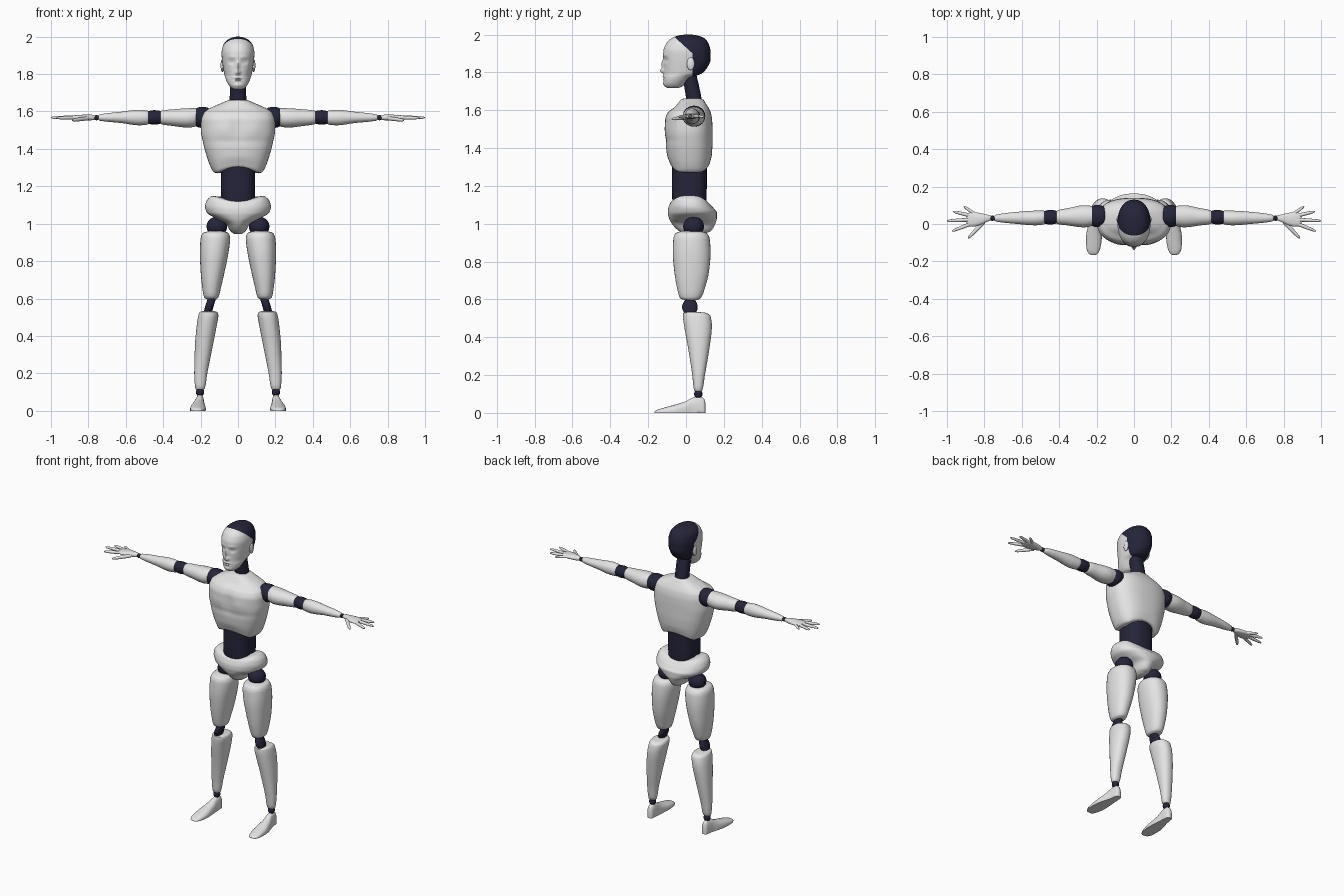
import bpy, bmesh, math
from mathutils import Matrix, Vector


def material(name, rgb):
    m = bpy.data.materials.new(name)
    m.diffuse_color = (*rgb, 1)
    return m


WHITE = material("shell_white", (0.78, 0.78, 0.78))
DARK = material("joint_dark", (0.018, 0.018, 0.042))


def smooth_rows(rows, steps):
    """Monotone cubic interpolation between section rows (first value is position)."""
    n = len(rows)
    sec = [[(b - a) / (q[0] - p[0]) for a, b in zip(p, q)] for p, q in zip(rows, rows[1:])]
    tan = [sec[0]]
    for s, r in zip(sec, sec[1:]):
        tan.append([2 * a * b / (a + b) if a * b > 0 else 0 for a, b in zip(s, r)])
    tan.append(sec[-1])
    out = [rows[0]]
    for i in range(n - 1):
        h = rows[i + 1][0] - rows[i][0]
        for k in range(1, steps + 1):
            f = k / steps
            row = []
            for a, b, ta, tb in zip(rows[i], rows[i + 1], tan[i], tan[i + 1]):
                row.append((2*f**3 - 3*f*f + 1) * a + (f**3 - 2*f*f + f) * h * ta
                           + (3*f*f - 2*f**3) * b + (f**3 - f*f) * h * tb)
            out.append(row)
    return out


def finish(name, bm, mats, side=1):
    if side < 0:
        bmesh.ops.scale(bm, vec=(-1, 1, 1), verts=bm.verts)
    bmesh.ops.recalc_face_normals(bm, faces=bm.faces)
    me = bpy.data.meshes.new(name)
    bm.to_mesh(me)
    bm.free()
    for m in mats:
        me.materials.append(m)
    ob = bpy.data.objects.new(name, me)
    bpy.context.collection.objects.link(ob)
    bpy.ops.object.select_all(action='DESELECT')
    ob.select_set(True)
    bpy.context.view_layer.objects.active = ob
    bpy.ops.object.shade_smooth_by_angle(angle=math.radians(45))
    return ob


def loft(rows, axis='z', power=2.2, segs=32, steps=4, deform=None, mat=None):
    """Skin superellipse sections given as (position, u min, u max, v min, v max)."""
    bm = bmesh.new()
    rings = []
    for t, u0, u1, v0, v1 in smooth_rows(rows, steps):
        ring = []
        for k in range(segs):
            a = 2 * math.pi * k / segs
            c, s = math.cos(a), math.sin(a)
            u = (u0 + u1) / 2 + (u1 - u0) / 2 * math.copysign(abs(c) ** (2 / power), c)
            v = (v0 + v1) / 2 + (v1 - v0) / 2 * math.copysign(abs(s) ** (2 / power), s)
            co = Vector({'z': (u, v, t), 'x': (t, u, v), 'y': (u, t, v)}[axis])
            if deform:
                co = deform(co)
            ring.append(bm.verts.new(mat @ co if mat else co))
        rings.append(ring)
    for p, q in zip(rings, rings[1:]):
        for k in range(segs):
            j = (k + 1) % segs
            bm.faces.new((p[k], p[j], q[j], q[k]))
    bm.faces.new(rings[0])
    bm.faces.new(rings[-1])
    return bm


def pair(name, colour, make):
    for label, side in (("left", 1), ("right", -1)):
        finish(f"{label}_{name}", make(), [colour], side)


def ball(centre, radii):
    bm = bmesh.new()
    bmesh.ops.create_uvsphere(bm, u_segments=28, v_segments=16, radius=1,
                              matrix=Matrix.Translation(centre) @ Matrix.Diagonal((*radii, 1)))
    return bm


def sym(rows):
    return [(z, -w, w, y0, y1) for z, w, y0, y1 in rows]


def sculpt(co, bumps):
    """Push the front surface out (or in) with soft bumps: x, z, x size, z size, amount."""
    if co.y < -0.03:
        co.y -= sum(a * math.exp(-((abs(co.x) - x) / sx) ** 2 - ((co.z - z) / sz) ** 2)
                    for x, z, sx, sz, a in bumps)
    return co


# head: pale face, dark skull cap split along two planes
FACE = [(0, 1.808, .013, .012, .02), (0, 1.84, .009, .025, .012), (.034, 1.866, .017, .012, -.011),
        (.034, 1.868, .009, .006, .005), (.03, 1.892, .025, .008, .004), (0, 1.779, .024, .006, .007),
        (0, 1.765, .022, .005, .005), (0, 1.772, .024, .0025, -.006), (.06, 1.79, .02, .025, -.005),
        (0, 1.74, .02, .012, .005)]
bm = loft(sym([(1.718, .022, -.1, -.04), (1.725, .036, -.11, -.02), (1.745, .052, -.117, .0),
               (1.775, .066, -.117, .035), (1.795, .072, -.117, .085), (1.83, .079, -.117, .115),
               (1.87, .085, -.12, .13), (1.91, .088, -.12, .13), (1.95, .081, -.106, .12),
               (1.98, .06, -.077, .098), (1.995, .032, -.04, .062), (2.0, .008, -.005, .03)]),
          segs=96, steps=6, deform=lambda c: sculpt(c, FACE))
for no in ((0, 1, 0), (0, 1, 1.1)):
    bmesh.ops.bisect_plane(bm, geom=bm.verts[:] + bm.edges[:] + bm.faces[:],
                           plane_co=(0, .035, 1.9), plane_no=no)
for f in bm.faces:
    c = f.calc_center_median()
    f.material_index = int(c.y > .035 or c.y + 1.1 * (c.z - 1.9) > .035)
finish("head", bm, [WHITE, DARK])
pair("ear", WHITE, lambda: ball((.084, .025, 1.845), (.009, .02, .034)))

# neck and abdomen
finish("neck", loft(sym([(1.63, .045, .005, .088), (1.7, .044, -.005, .075),
                         (1.83, .044, -.03, .045)])), [DARK])
finish("abdomen", loft(sym([(1.08, .09, -.07, .105), (1.2, .092, -.075, .11),
                            (1.34, .092, -.075, .11)]), power=2.6), [DARK])

# chest shell with arched lower edge
CHEST = [(0, 1.52, .008, .09, -.008), (.08, 1.5, .05, .04, .006), (0, 1.44, .2, .012, -.004)]


def chest_shape(co):
    w = min(1, max(0, (1.36 - co.z) / .08))
    co.z += .032 * w * max(0, 1 - (co.x / .11) ** 2)
    return sculpt(co, CHEST)


finish("chest", loft(sym([(1.268, .105, -.06, .105), (1.275, .128, -.078, .12), (1.3, .145, -.086, .127),
                          (1.36, .167, -.1, .136), (1.43, .186, -.108, .14), (1.5, .198, -.11, .14),
                          (1.55, .198, -.11, .138), (1.59, .186, -.095, .13), (1.615, .155, -.062, .118),
                          (1.64, .1, -.04, .102), (1.657, .06, -.025, .09), (1.662, .045, -.01, .075)]),
                     power=2.5, segs=64, steps=5, deform=chest_shape), [WHITE])


# pelvis shell with saddle-shaped top
def pelvis_shape(co):
    co.z -= .03 * min(1, max(0, (co.z - 1.06) / .07)) * max(0, 1 - (co.x / .13) ** 2)
    return co


finish("pelvis", loft(sym([(.945, .02, .0, .09), (.96, .04, -.035, .13), (1.0, .065, -.075, .155),
                           (1.03, .122, -.09, .163), (1.06, .167, -.096, .163), (1.09, .176, -.095, .15),
                           (1.12, .169, -.09, .135), (1.145, .145, -.08, .115), (1.154, .11, -.06, .09)]),
                      segs=64, steps=5, deform=pelvis_shape), [WHITE])

# legs
pair("hip_joint", DARK, lambda: ball((.113, .04, .985), (.055, .055, .052)))
pair("thigh", WHITE, lambda: loft([
    (.595, .12, .165, .0, .05), (.605, .105, .18, -.03, .077), (.65, .093, .19, -.045, .097),
    (.75, .07, .2, -.062, .122), (.85, .05, .204, -.07, .13), (.92, .042, .2, -.067, .125),
    (.95, .05, .188, -.055, .11), (.962, .09, .15, -.02, .07)]))
pair("knee_joint", DARK, lambda: loft([
    (.5, .142, .186, .005, .045), (.53, .138, .182, -.01, .053), (.545, .134, .179, -.018, .06),
    (.56, .13, .175, -.021, .062), (.585, .122, .167, -.013, .055), (.61, .115, .158, .005, .04)]))
pair("shin", WHITE, lambda: loft([
    (.111, .192, .214, .055, .075), (.118, .178, .228, .043, .086), (.2, .164, .234, .033, .1),
    (.35, .134, .23, .01, .125), (.46, .113, .22, -.01, .137), (.51, .105, .212, -.016, .13),
    (.528, .111, .204, -.015, .11), (.533, .13, .185, .0, .07)]))
pair("ankle_joint", DARK, lambda: ball((.203, .065, .1), (.022, .022, .024)))


def flat_sole(co):
    co.z = max(0, co.z)
    return co


pair("foot", WHITE, lambda: loft([
    (-.166, .205, .228, -.008, .008), (-.158, .193, .242, -.01, .014), (-.125, .179, .255, -.015, .025),
    (-.07, .172, .256, -.025, .04), (.0, .176, .243, -.04, .062), (.035, .179, .232, -.05, .08),
    (.07, .18, .226, -.05, .088), (.095, .184, .222, -.04, .075), (.103, .194, .212, -.02, .05)],
    axis='y', power=2.4, deform=flat_sole))

# arms
pair("shoulder_joint", DARK, lambda: loft([
    (.14, .01, .07, 1.54, 1.6), (.165, -.012, .096, 1.517, 1.622), (.2, -.017, .102, 1.513, 1.624),
    (.235, -.005, .09, 1.525, 1.612)], axis='x', power=2))
pair("upper_arm", WHITE, lambda: loft([
    (.218, .015, .068, 1.545, 1.592), (.225, -.01, .096, 1.52, 1.618), (.27, -.018, .1, 1.514, 1.617),
    (.35, -.008, .085, 1.523, 1.611), (.41, .0, .073, 1.532, 1.605), (.42, .012, .06, 1.545, 1.59)],
    axis='x', power=2))
pair("elbow_joint", DARK, lambda: loft([
    (.405, .005, .067, 1.537, 1.599), (.425, .0, .073, 1.532, 1.605), (.448, -.003, .075, 1.53, 1.607),
    (.47, .0, .072, 1.532, 1.604), (.49, .005, .065, 1.537, 1.599)], axis='x', power=2))
pair("forearm", WHITE, lambda: loft([
    (.474, .012, .06, 1.545, 1.59), (.482, -.002, .071, 1.53, 1.605), (.53, -.007, .071, 1.526, 1.609),
    (.62, .0, .065, 1.538, 1.599), (.74, .014, .049, 1.551, 1.584), (.749, .022, .04, 1.558, 1.576)],
    axis='x', power=2))
pair("wrist_joint", DARK, lambda: ball((.757, .031, 1.567), (.016, .014, .014)))

# hands
pair("palm", WHITE, lambda: loft([
    (.765, .02, .044, 1.557, 1.578), (.785, .012, .05, 1.553, 1.583), (.82, -.004, .058, 1.553, 1.583),
    (.86, -.014, .064, 1.555, 1.581), (.885, -.012, .058, 1.557, 1.578), (.895, .0, .045, 1.562, 1.573)],
    axis='x', power=2.3))
FINGERS = {"little_finger": ((.85, .052, 1.567), (.91, .095, 1.566), .009),
           "ring_finger": ((.87, .044, 1.568), (.968, .067, 1.567), .010),
           "middle_finger": ((.875, .023, 1.569), (1.0, .017, 1.567), .010),
           "index_finger": ((.87, .002, 1.568), (.972, -.038, 1.565), .010),
           "thumb": ((.805, .008, 1.563), (.887, -.076, 1.553), .011)}
for name, (base, tip, r) in FINGERS.items():
    d = Vector(tip) - Vector(base)
    L = d.length
    place = Matrix.Translation(base) @ Vector((1, 0, 0)).rotation_difference(d).to_matrix().to_4x4()
    rows = [(L * t, -r * k, r * k, -r * k, r * k)
            for t, k in ((0, 1), (.45, .95), (.8, .75), (.95, .5), (1, .15))]
    pair(name, WHITE, lambda: loft(rows, axis='x', power=2, segs=14, steps=3, mat=place))
